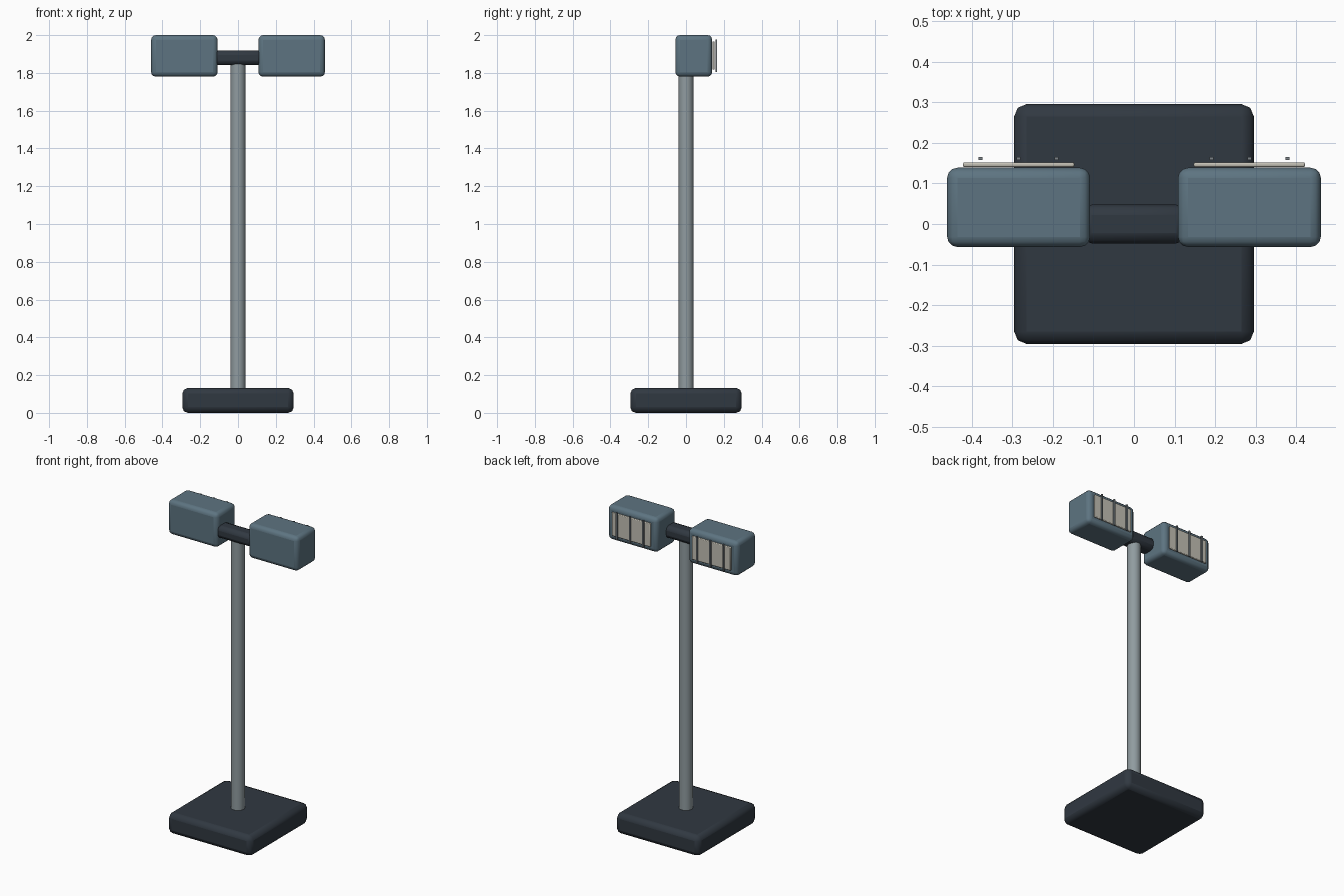
import bpy, math

if "Cube" in bpy.data.objects:
    bpy.data.objects.remove(bpy.data.objects["Cube"])


def paint(obj, name, color):
    mat = bpy.data.materials.get(name) or bpy.data.materials.new(name)
    mat.diffuse_color = (*color, 1)
    mat.use_nodes = True
    mat.node_tree.nodes["Principled BSDF"].inputs["Base Color"].default_value = mat.diffuse_color
    obj.data.materials.append(mat)


def box(name, center, size, bevel, segments, mat):
    bpy.ops.mesh.primitive_cube_add(size=1, location=center)
    obj = bpy.context.object
    obj.name = name
    obj.scale = size
    bpy.ops.object.transform_apply(location=False, rotation=False, scale=True)
    if bevel:
        mod = obj.modifiers.new("rounded_edges", 'BEVEL')
        mod.width = bevel
        mod.segments = segments
    bpy.ops.object.shade_smooth_by_angle(angle=math.radians(40))
    paint(obj, *mat)
    return obj


DARK = ("dark_metal", (0.03, 0.04, 0.053))
BLUE = ("blue_housing", (0.11, 0.175, 0.22))
STEEL = ("steel", (0.28, 0.33, 0.35))
GLASS = ("lens_glass", (0.55, 0.53, 0.46))
GUARD = ("guard_metal", (0.2, 0.23, 0.25))

# Base block
box("base", (0, 0, 0.066), (0.59, 0.59, 0.132), 0.03, 2, DARK)

# Upright pole
bpy.ops.mesh.primitive_cylinder_add(vertices=16, radius=0.04, depth=1.76,
                                    location=(0, 0, 0.99))
pole = bpy.context.object
pole.name = "pole"
bpy.ops.object.shade_smooth_by_angle(angle=math.radians(40))
paint(pole, *STEEL)

# Crossbar between the lamp heads
box("crossbar", (0, 0, 1.88), (0.26, 0.095, 0.078), 0.025, 2, DARK)

# Two lamp heads, each with a lens and three guard bars on the back side
for side, label in ((-1, "left"), (1, "right")):
    cx = side * 0.284
    box(f"{label}_lamp_head", (cx, 0.041, 1.89), (0.352, 0.195, 0.22), 0.025, 3, BLUE)
    box(f"{label}_lens", (cx, 0.146, 1.892), (0.274, 0.012, 0.15), 0.004, 2, GLASS)
    for i in (-1, 0, 1):
        box(f"{label}_guard_bar_{i + 2}", (cx + i * 0.0935, 0.161, 1.892),
            (0.01, 0.008, 0.172), 0, 0, GUARD)
